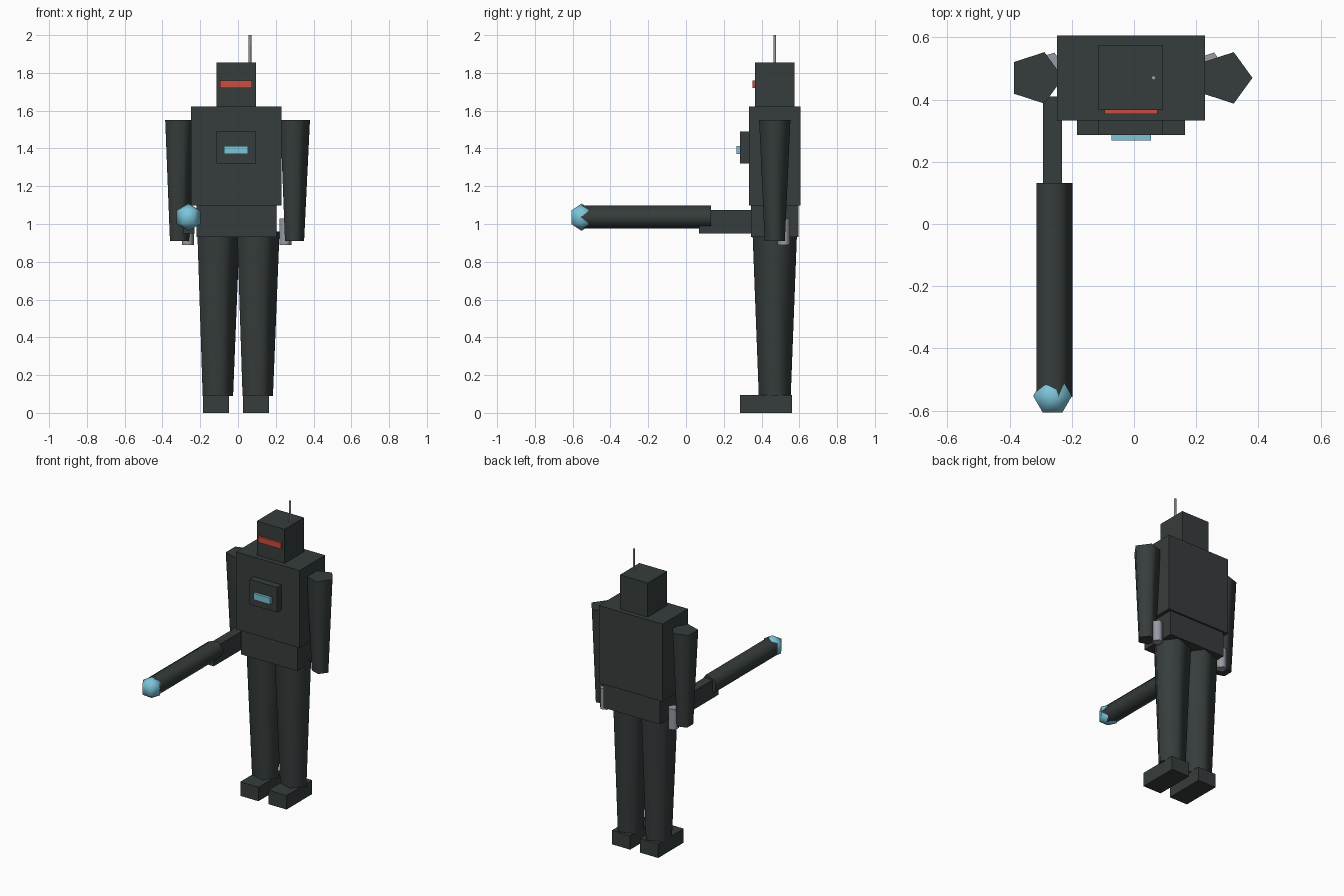
import bpy, math
from mathutils import Matrix

if "Cube" in bpy.data.objects:
    bpy.data.objects.remove(bpy.data.objects["Cube"], do_unlink=True)


def material(name, rgb):
    mat = bpy.data.materials.new(name)
    mat.use_nodes = True
    mat.diffuse_color = (*rgb, 1)
    mat.node_tree.nodes["Principled BSDF"].inputs["Base Color"].default_value = (*rgb, 1)
    return mat


DARK = material("dark grey green", (0.037, 0.046, 0.045))
RED = material("visor red", (0.60, 0.075, 0.05))
BLUE = material("light blue", (0.20, 0.56, 0.70))
GREY = material("light grey", (0.32, 0.32, 0.37))


def finish(name, mat, smooth=False):
    obj = bpy.context.object
    obj.name = obj.data.name = name
    obj.data.materials.append(mat)
    if smooth:
        bpy.ops.object.shade_smooth_by_angle(angle=math.radians(75))
    return obj


def box(name, x, y, z, mat=DARK):
    """Box from (min, max) pairs on each axis."""
    bpy.ops.mesh.primitive_cube_add(size=1)
    obj = finish(name, mat)
    size = [b - a for a, b in (x, y, z)]
    mid = [(a + b) / 2 for a, b in (x, y, z)]
    obj.data.transform(Matrix.Translation(mid) @ Matrix.Diagonal((*size, 1)))
    return obj


def post(name, x, y, z, r_low, r_top, mat=DARK):
    """Upright five-sided tapered post with one corner towards +x."""
    bpy.ops.mesh.primitive_cone_add(vertices=5, radius1=r_low, radius2=r_top, depth=z[1] - z[0])
    obj = finish(name, mat)
    # turn the first corner onto +x
    first = max(obj.data.vertices, key=lambda v: v.co.y).co
    turn = Matrix.Rotation(-math.atan2(first.y, first.x), 4, "Z")
    obj.data.transform(Matrix.Translation((x, y, sum(z) / 2)) @ turn)
    bpy.ops.object.shade_smooth_by_angle(angle=math.radians(75))
    return obj


# Body and head
box("pelvis", (-0.22, 0.205), (0.344, 0.595), (0.93, 1.097))
box("torso", (-0.248, 0.229), (0.333, 0.607), (1.097, 1.623))
box("chest_panel", (-0.115, 0.094), (0.286, 0.34), (1.32, 1.49))
box("chest_light", (-0.073, 0.054), (0.268, 0.29), (1.37, 1.413), BLUE)
box("head", (-0.115, 0.094), (0.366, 0.575), (1.62, 1.855))
box("visor", (-0.095, 0.075), (0.353, 0.37), (1.72, 1.76), RED)
post("antenna", 0.063, 0.47, (1.84, 2.0), 0.008, 0.008, GREY)

# Limbs, with the centres of each side
for side, leg_x, arm_x, hand_x in (("right", -0.115, -0.315, -0.267), ("left", 0.096, 0.294, 0.247)):
    foot_x = leg_x
    box(side + "_foot", (foot_x - 0.069, foot_x + 0.068), (0.287, 0.561), (0, 0.095))
    post(side + "_leg", leg_x, 0.47, (0.09, 0.96), 0.089, 0.124)
    post(side + "_arm", arm_x, 0.47, (0.91, 1.55), 0.056, 0.087)
    post(side + "_hand", hand_x, 0.518, (0.89, 1.03), 0.035, 0.035, GREY)

# Blaster held forward on the right side
box("blaster_stock", (-0.292, -0.231), (0.07, 0.41), (0.95, 1.075))
barrel = post("blaster_barrel", 0, 0, (-0.344, 0.344), 0.064, 0.064)
barrel.data.transform(Matrix.Translation((-0.262, -0.212, 1.036)) @ Matrix.Rotation(math.pi / 2, 4, "X"))
bpy.ops.mesh.primitive_uv_sphere_add(segments=6, ring_count=3, radius=0.072)
tip = finish("blaster_tip", BLUE, True)
# keep two corners of each ring on the x axis
ring = max(tip.data.vertices, key=lambda v: v.co.x + v.co.y / 10).co
tip.data.transform(Matrix.Translation((-0.262, -0.553, 1.036))
                   @ Matrix.Rotation(-math.atan2(ring.y, ring.x), 4, "Z"))
